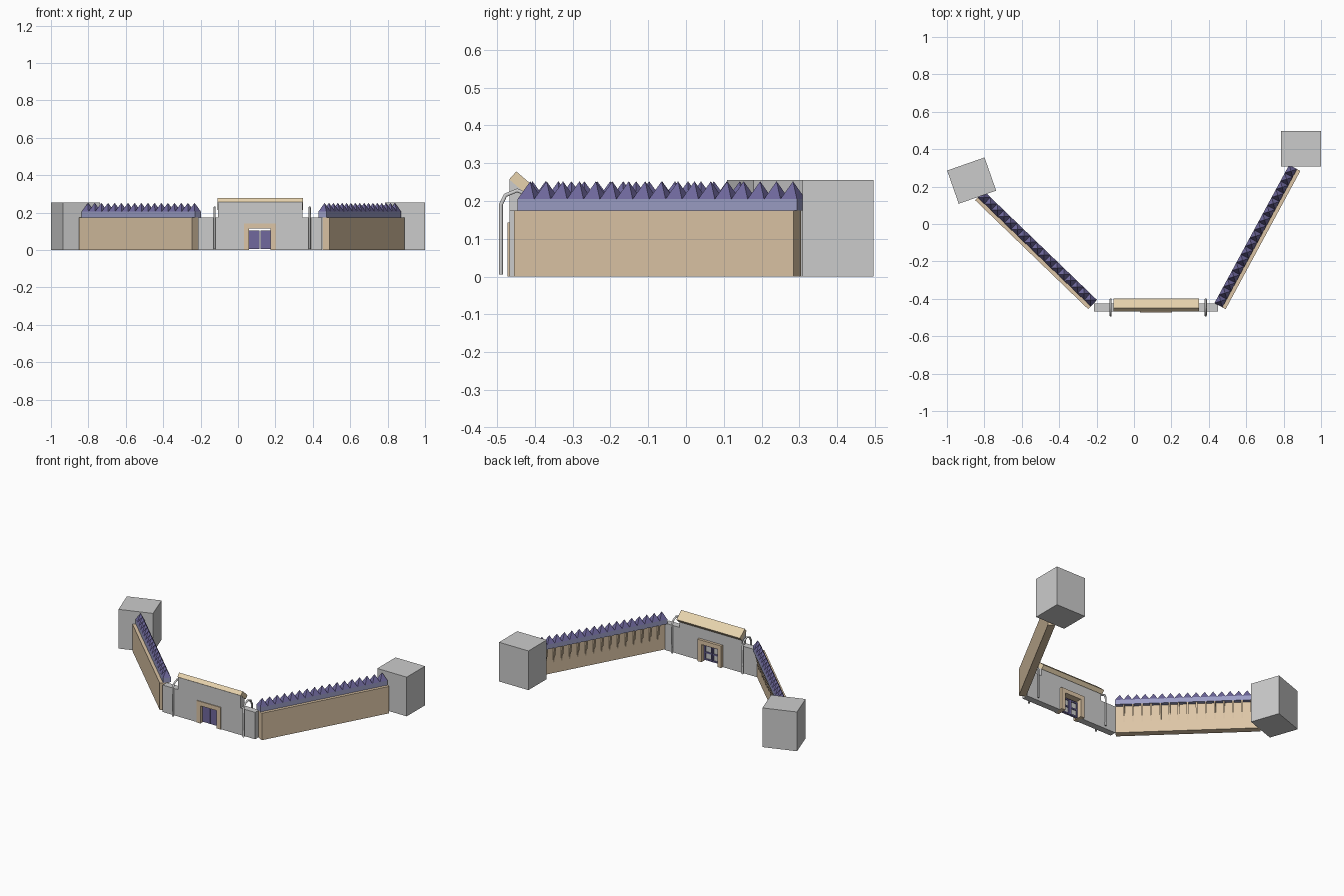
import bpy, bmesh, math
from mathutils import Vector, Matrix

if "Cube" in bpy.data.objects:
    bpy.data.objects.remove(bpy.data.objects["Cube"])


def material(name, rgb):
    m = bpy.data.materials.new(name)
    m.diffuse_color = (*rgb, 1)
    m.use_nodes = True
    m.node_tree.nodes["Principled BSDF"].inputs["Base Color"].default_value = m.diffuse_color
    return m


TAN = material("tan_wood", (0.72, 0.56, 0.38))
CAP = material("pale_wood", (0.80, 0.65, 0.42))
BAND = material("blue_band", (0.33, 0.34, 0.56))
SPIKE = material("dark_blue", (0.16, 0.14, 0.34))


def add(name, bm, mat=None, matrix=None):
    bmesh.ops.recalc_face_normals(bm, faces=bm.faces)
    me = bpy.data.meshes.new(name)
    bm.to_mesh(me)
    bm.free()
    if mat:
        me.materials.append(mat)
    ob = bpy.data.objects.new(name, me)
    bpy.context.collection.objects.link(ob)
    if matrix:
        ob.matrix_world = matrix
    return ob


def box_into(bm, x0, x1, y0, y1, z0, z1):
    m = Matrix.LocRotScale(((x0 + x1) / 2, (y0 + y1) / 2, (z0 + z1) / 2), None,
                           (x1 - x0, y1 - y0, z1 - z0))
    bmesh.ops.create_cube(bm, size=1, matrix=m)


def boxes(name, dims, mat=None, matrix=None):
    bm = bmesh.new()
    for d in dims:
        box_into(bm, *d)
    return add(name, bm, mat, matrix)


def prism_into(bm, points, shift):
    """Extrude a closed outline of 3D points along shift."""
    f = bm.faces.new([bm.verts.new(p) for p in points])
    r = bmesh.ops.extrude_face_region(bm, geom=[f])
    bmesh.ops.translate(bm, vec=shift,
                        verts=[v for v in r["geom"] if isinstance(v, bmesh.types.BMVert)])


# Side walls: local x runs along the wall, local +y points inwards
L = 0.84


def side_wall(side, start, angle, inward):
    M = Matrix.Translation((*start, 0)) @ Matrix.Rotation(angle, 4, 'Z')
    s = inward

    def ys(a, b):
        return (a, b) if s > 0 else (-b, -a)

    boxes(side + "_wall_panel", [(0, L, *ys(0, 0.043), 0, 0.175)], TAN, M)
    boxes(side + "_wall_walkway", [(0, L, *ys(0.02, 0.068), 0.175, 0.205)], BAND, M)
    # row of pyramid spikes
    bm = bmesh.new()
    n = 17
    p = L / n
    for i in range(n):
        x = p * i
        base = [bm.verts.new((x + a * p, s * (0.02 + b * 0.048), 0.205))
                for a, b in ((0, 0), (1, 0), (1, 1), (0, 1))]
        tip = bm.verts.new((x + p / 2, s * 0.044, 0.252))
        bm.faces.new(base)
        for k in range(4):
            bm.faces.new((base[k], base[(k + 1) % 4], tip))
    add(side + "_wall_spikes", bm, SPIKE, M)
    # wedge brackets below the overhang
    bm = bmesh.new()
    for i in range(15):
        x = 0.05 + i * (L - 0.1) / 14
        prism_into(bm, [(x - 0.005, s * 0.043, 0.07), (x - 0.005, s * 0.066, 0.175),
                        (x - 0.005, s * 0.043, 0.175)], (0.01, 0, 0))
    add(side + "_wall_brackets", bm, TAN, M)


side_wall("right", (0.49, -0.455), math.atan2(0.74, 0.40), 1)
side_wall("left", (-0.245, -0.455), math.atan2(0.583, -0.605), -1)

# Corner towers
for name, c, a in (("left_tower", (-0.868, 0.232), 19.3), ("right_tower", (0.893, 0.402), 0)):
    boxes(name, [(-0.106, 0.106, -0.094, 0.094, 0, 0.255)], None,
          Matrix.Translation((*c, 0)) @ Matrix.Rotation(math.radians(a), 4, 'Z'))

# Gatehouse wall with doorway and a top that slopes to the back
Y0, Y1 = -0.467, -0.425
outline = [(-0.215, 0), (0.045, 0), (0.045, 0.13), (0.19, 0.13), (0.19, 0), (0.45, 0),
           (0.45, 0.175), (0.345, 0.175), (0.345, 0.257), (-0.106, 0.257),
           (-0.106, 0.175), (-0.215, 0.175)]
bm = bmesh.new()
prism_into(bm, [(x, Y0, z) for x, z in outline], (0, Y1 - Y0, 0))
for v in bm.verts:
    if v.co.z > 0.25 and v.co.y > -0.44:
        v.co.z = 0.222
add("gate_wall", bm)

# Tilted roof slab
bm = bmesh.new()
prism_into(bm, [(-0.109, -0.449, 0.278), (-0.109, -0.468, 0.257),
                (-0.109, -0.418, 0.214), (-0.109, -0.399, 0.235)], (0.457, 0, 0))
add("gate_roof_slab", bm, CAP)

# Door frame
boxes("door_frame", [(0.033, 0.06, -0.472, -0.408, 0, 0.115),
                     (0.175, 0.204, -0.472, -0.408, 0, 0.115),
                     (0.033, 0.204, -0.472, -0.408, 0.115, 0.143)], TAN)
# Double door with framing bars on the back
boxes("door_leaves", [(0.06, 0.116, -0.452, -0.446, 0.005, 0.105),
                      (0.119, 0.175, -0.452, -0.446, 0.005, 0.105)], SPIKE)
panels, bars = [], []
for x in (0.06, 0.119):
    panels.append((x, x + 0.056, -0.446, -0.444, 0.005, 0.105))
    bars += [(a, a + 0.008, -0.446, -0.437, 0.005, 0.105) for a in (x, x + 0.048)]
    bars += [(x + 0.008, x + 0.048, -0.446, -0.438, z, z + 0.009) for z in (0.005, 0.05, 0.096)]
boxes("door_back_panels", panels)
boxes("door_back_bars", bars, SPIKE)

# Bent pipes arching over the low wall sections
path = [(-0.490, 0.006), (-0.490, 0.190), (-0.478, 0.215), (-0.447, 0.228),
        (-0.416, 0.215), (-0.404, 0.190), (-0.404, 0.006)]
for name, x in (("left_pipe", -0.125), ("right_pipe", 0.383)):
    cu = bpy.data.curves.new(name, 'CURVE')
    cu.dimensions = '3D'
    cu.bevel_depth = 0.006
    cu.bevel_resolution = 1
    cu.use_fill_caps = True
    sp = cu.splines.new('POLY')
    sp.points.add(len(path) - 1)
    for pt, (y, z) in zip(sp.points, path):
        pt.co = (x, y, z, 1)
    bpy.context.collection.objects.link(bpy.data.objects.new(name, cu))
